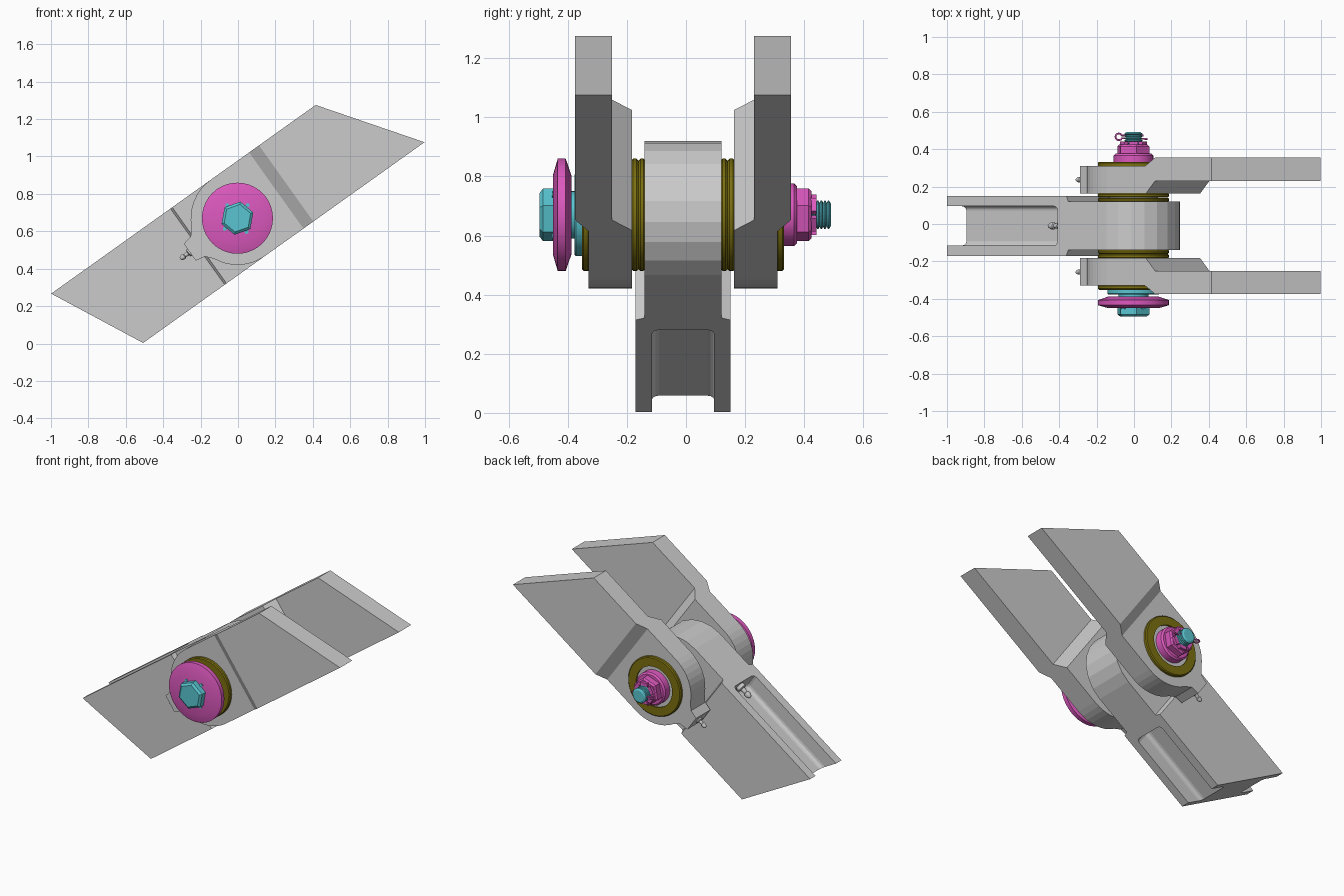
import bpy, bmesh, math
from mathutils import Matrix, Vector

if "Cube" in bpy.data.objects:
    bpy.data.objects.remove(bpy.data.objects["Cube"])

YC = -0.01                      # mid plane of the joint
C = Vector((-0.003, 0, 0.67))   # pin axis
TILT = Matrix.Translation(C) @ Matrix.Rotation(math.radians(-35.5), 4, 'Y')
AXIS = Matrix.Translation(C)


def material(name, rgb):
    m = bpy.data.materials.new(name)
    m.diffuse_color = (*rgb, 1)
    m.use_nodes = True
    m.node_tree.nodes["Principled BSDF"].inputs["Base Color"].default_value = m.diffuse_color
    return m


CYAN = material("cyan", (0.1, 0.56, 0.64))
MAGENTA = material("magenta", (0.72, 0.1, 0.52))
OLIVE = material("olive", (0.2, 0.16, 0.005))


def finish(bm, name, mat=None, M=Matrix(), smooth=False):
    bmesh.ops.recalc_face_normals(bm, faces=bm.faces)
    me = bpy.data.meshes.new(name)
    bm.to_mesh(me)
    bm.free()
    ob = bpy.data.objects.new(name, me)
    bpy.context.collection.objects.link(ob)
    ob.matrix_world = M
    if mat:
        me.materials.append(mat)
    if smooth:
        select(ob)
        bpy.ops.object.shade_smooth_by_angle(angle=math.radians(30))
    return ob


def select(ob):
    bpy.ops.object.select_all(action='DESELECT')
    ob.select_set(True)
    bpy.context.view_layer.objects.active = ob


def prism(name, pts, plane, lo, hi):
    """Extrude an outline: plane 'xz' along y, plane 'xy' along z."""
    bm = bmesh.new()
    put = (lambda a, b, h: (a, h, b)) if plane == 'xz' else (lambda a, b, h: (a, b, h))
    r = [[bm.verts.new(put(a, b, h)) for a, b in pts] for h in (lo, hi)]
    bm.faces.new(r[0])
    bm.faces.new(r[1])
    n = len(pts)
    for i in range(n):
        j = (i + 1) % n
        bm.faces.new((r[0][i], r[0][j], r[1][j], r[1][i]))
    return finish(bm, name, M=TILT)


def cut(ob, tool, op):
    tool.hide_render = True
    bpy.context.view_layer.update()
    select(ob)
    m = ob.modifiers.new("cut", 'BOOLEAN')
    m.object, m.operation, m.solver = tool, op, 'EXACT'
    bpy.ops.object.modifier_apply(modifier=m.name)
    bpy.data.objects.remove(tool)


def lathe(name, prof, n=40, mat=None, M=AXIS, phase=0.0, tube=False, smooth=True):
    """Revolve (y, radius) points about the y axis."""
    bm = bmesh.new()
    rings = []
    for y, r in prof:
        rings.append([bm.verts.new((r * math.cos(phase + 2 * math.pi * i / n), y,
                                    r * math.sin(phase + 2 * math.pi * i / n))) for i in range(n)])
    pairs = list(zip(rings, rings[1:]))
    if tube:
        pairs.append((rings[-1], rings[0]))
    else:
        bm.faces.new(rings[0])
        bm.faces.new(rings[-1])
    for a, b in pairs:
        for i in range(n):
            j = (i + 1) % n
            bm.faces.new((a[i], a[j], b[j], b[i]))
    return finish(bm, name, mat, M, smooth)


def arc(a0, a1, n, r=0.25):
    return [(r * math.cos(math.radians(a0 + (a1 - a0) * i / n)),
             r * math.sin(math.radians(a0 + (a1 - a0) * i / n))) for i in range(n + 1)]


# Centre link: round-ended side outline intersected with its stepped top outline
link = prism("center_link", [(-1.045, 0.25)] + arc(90, -90, 11) + [(-0.798, -0.25)], 'xz', -0.5, 0.5)
half = [(-1.2, 0.16), (-0.262, 0.16), (-0.25, 0.13), (0.4, 0.13)]
plan = [(u, YC + d) for u, d in half] + [(u, YC - d) for u, d in reversed(half)]
cut(link, prism("plan_cutter", plan, 'xy', -0.4, 0.4), 'INTERSECT')

# Channels in the top and the underside of the link
for s in (1, -1):
    bm = bmesh.new()
    bmesh.ops.create_cube(bm, size=1)
    bmesh.ops.scale(bm, vec=(0.98, 0.21, 0.3), verts=bm.verts)
    bmesh.ops.translate(bm, vec=(-0.81, YC, s * 0.295), verts=bm.verts)
    bmesh.ops.bevel(bm, geom=bm.edges[:], offset=0.024, segments=3, profile=0.5, affect='EDGES')
    cut(link, finish(bm, "channel_cutter", M=TILT), 'DIFFERENCE')

# Fork arms, with a grease boss on each eye
side = [(0.692, 0.25)] + arc(90, 155, 8) + [(-0.26, 0.066), (-0.313, 0.055), (-0.313, -0.055),
        (-0.26, -0.066)] + arc(205, 270, 8) + [(1.05, -0.25)]
arm_plan = [(-0.5, 0.173), (0.26, 0.173), (0.32, 0.24), (1.2, 0.24),
            (1.2, 0.365), (0.32, 0.365), (0.255, 0.32), (-0.5, 0.32)]
for s, tag in ((-1, "front"), (1, "back")):
    arm = prism(tag + "_fork_arm", side, 'xz', -0.6, 0.6)
    cut(arm, prism("plan_cutter", [(u, YC + s * d) for u, d in arm_plan], 'xy', -0.4, 0.4), 'INTERSECT')


# Grease fittings point down the link
def fitting(name, u, y, v, scale=1.0):
    prof = [(-0.01, 0.022), (0.008, 0.022), (0.012, 0.012), (0.032, 0.009), (0.036, 0.014),
            (0.05, 0.014), (0.062, 0.007)]
    M = TILT @ Matrix.Translation((u, y, v)) @ Matrix.Rotation(math.radians(90), 4, 'Z')
    lathe(name, [(a * scale, r * scale) for a, r in prof], 12, None, M)


fitting("front_grease_fitting", -0.313, YC - 0.247, 0)
fitting("back_grease_fitting", -0.313, YC + 0.247, 0)
fitting("link_grease_fitting", -0.33, YC, 0.2, 1.35)


# Bushing flanges
def flange(name, a, b, s):
    e = 0.006
    prof = [(a, 0.13), (a, 0.184), (a + e, 0.19), (b - e, 0.19), (b, 0.184), (b, 0.13)]
    lathe(name, [(YC + s * y, r) for y, r in prof], 40, OLIVE, tube=True)


for s, tag in ((-1, "front"), (1, "back")):
    flange(tag + "_link_bushing", 0.128, 0.15, s)
    flange(tag + "_inner_bushing", 0.151, 0.175, s)
    flange(tag + "_outer_bushing", 0.315, 0.342, s)

# Pin body, its front collar and neck
lathe("pin_body", [(-0.345, 0.132), (0.322, 0.132)])
lathe("pin_collar", [(-0.345, 0.14), (-0.372, 0.14), (-0.378, 0.134)], mat=CYAN)
lathe("pin_neck", [(-0.37, 0.08), (-0.40, 0.08)], mat=CYAN)

# Front retaining disc with hex bolt head and small screws
lathe("front_disc", [(-0.388, 0.135), (-0.407, 0.19), (-0.434, 0.19), (-0.45, 0.135)], mat=MAGENTA)
lathe("bolt_head", [(-0.445, 0.09), (-0.484, 0.09), (-0.495, 0.075)], 6, CYAN,
      phase=math.radians(80), smooth=False)
for i in range(4):
    a = math.radians((52, 128, 220, 304)[i])
    M = AXIS @ Matrix.Translation((0.088 * math.cos(a), 0, 0.088 * math.sin(a)))
    lathe("disc_screw_%d" % (i + 1), [(-0.44, 0.011), (-0.454, 0.011)], 12, CYAN, M)

# Back washer and slotted nut
lathe("back_washer", [(0.318, 0.106), (0.366, 0.106), (0.376, 0.096)], mat=MAGENTA)
lathe("hex_nut", [(0.37, 0.09), (0.415, 0.09), (0.425, 0.08)], 6, MAGENTA,
      phase=math.radians(20), smooth=False)
for i in range(6):
    bm = bmesh.new()
    bmesh.ops.create_cube(bm, size=1)
    bmesh.ops.scale(bm, vec=(0.022, 0.03, 0.05), verts=bm.verts)
    bmesh.ops.translate(bm, vec=(0.058, 0.427, 0), verts=bm.verts)
    finish(bm, "nut_crown_%d" % (i + 1), MAGENTA,
           AXIS @ Matrix.Rotation(math.radians(30 + 60 * i), 4, 'Y'))

# Threaded bolt end
thread = [(0.40, 0.046)]
for i in range(5):
    y = 0.428 + 0.012 * i
    thread += [(y, 0.04), (y + 0.004, 0.048), (y + 0.008, 0.048)]
lathe("bolt_thread", thread + [(0.491, 0.036)], 24, CYAN, smooth=False)

# Split pin through the bolt end
cu = bpy.data.curves.new("split_pin", 'CURVE')
cu.dimensions = '3D'
cu.bevel_depth, cu.bevel_resolution = 0.005, 2
path = [(0.075, 0.455)] + [(-0.078 + 0.018 * math.cos(math.radians(a)), 0.466 + 0.018 * math.sin(math.radians(a)))
        for a in range(-25, -336, -31)] + [(0.055, 0.474)]
sp = cu.splines.new('POLY')
sp.points.add(len(path) - 1)
for p, (x, y) in zip(sp.points, path):
    p.co = (x, y, 0, 1)
pin = bpy.data.objects.new("split_pin", cu)
pin.matrix_world = AXIS
bpy.context.collection.objects.link(pin)
select(pin)
bpy.ops.object.convert(target='MESH')
pin = bpy.context.view_layer.objects.active
pin.data.materials.clear()
pin.data.materials.append(MAGENTA)
